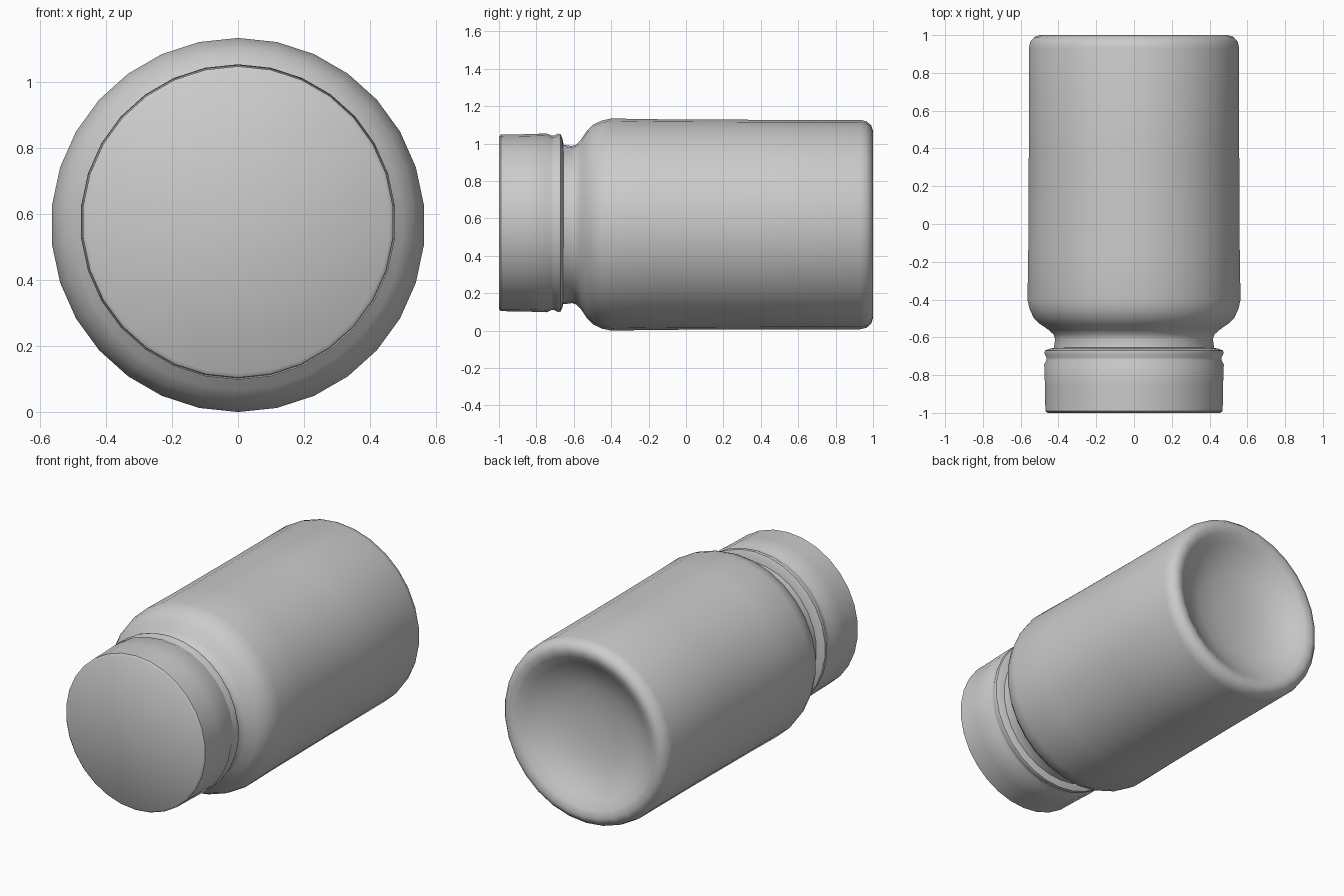
import bpy, bmesh
from math import sin, cos, pi

if "Cube" in bpy.data.objects:
    bpy.data.objects.remove(bpy.data.objects["Cube"])

SIDES = 30


def lathe(name, profile, z):
    """Revolve (radius, y) points around a horizontal y axis at height z."""
    bm = bmesh.new()
    rings = []
    for r, y in profile:
        if r == 0:
            rings.append([bm.verts.new((0, y, z))] * SIDES)
        else:
            rings.append([bm.verts.new((r * sin(2 * pi * i / SIDES), y,
                                        z + r * cos(2 * pi * i / SIDES)))
                          for i in range(SIDES)])
    for a, b in zip(rings, rings[1:]):
        for i in range(SIDES):
            j = (i + 1) % SIDES
            bm.faces.new(list(dict.fromkeys((a[i], a[j], b[j], b[i]))))
    bmesh.ops.recalc_face_normals(bm, faces=bm.faces[:])
    mesh = bpy.data.meshes.new(name)
    bm.to_mesh(mesh)
    bm.free()
    obj = bpy.data.objects.new(name, mesh)
    bpy.context.collection.objects.link(obj)
    bpy.ops.object.select_all(action='DESELECT')
    obj.select_set(True)
    bpy.context.view_layer.objects.active = obj
    bpy.ops.object.shade_smooth_by_angle(angle=0.85)
    return obj


# Jar body: neck, rounded shoulder, straight wall and dished base
lathe("jar_body", [
    (0, -0.69), (0.425, -0.69), (0.425, -0.645), (0.42, -0.61), (0.428, -0.585),
    (0.455, -0.56), (0.50, -0.53), (0.535, -0.495), (0.556, -0.45), (0.567, -0.40),
    (0.563, -0.15), (0.56, 0.4), (0.56, 0.93), (0.552, 0.965), (0.53, 0.99),
    (0.50, 1.0), (0.46, 0.985), (0.41, 0.95), (0.34, 0.905), (0.24, 0.87),
    (0.12, 0.855), (0, 0.85)], 0.567)

# Lid: flat front, straight skirt, groove and tamper ring
lathe("lid", [
    (0, -1.0), (0.46, -1.0), (0.472, -0.99), (0.474, -0.86), (0.478, -0.745),
    (0.466, -0.72), (0.466, -0.705), (0.477, -0.685), (0.474, -0.67),
    (0.45, -0.66), (0.42, -0.655)], 0.576)
